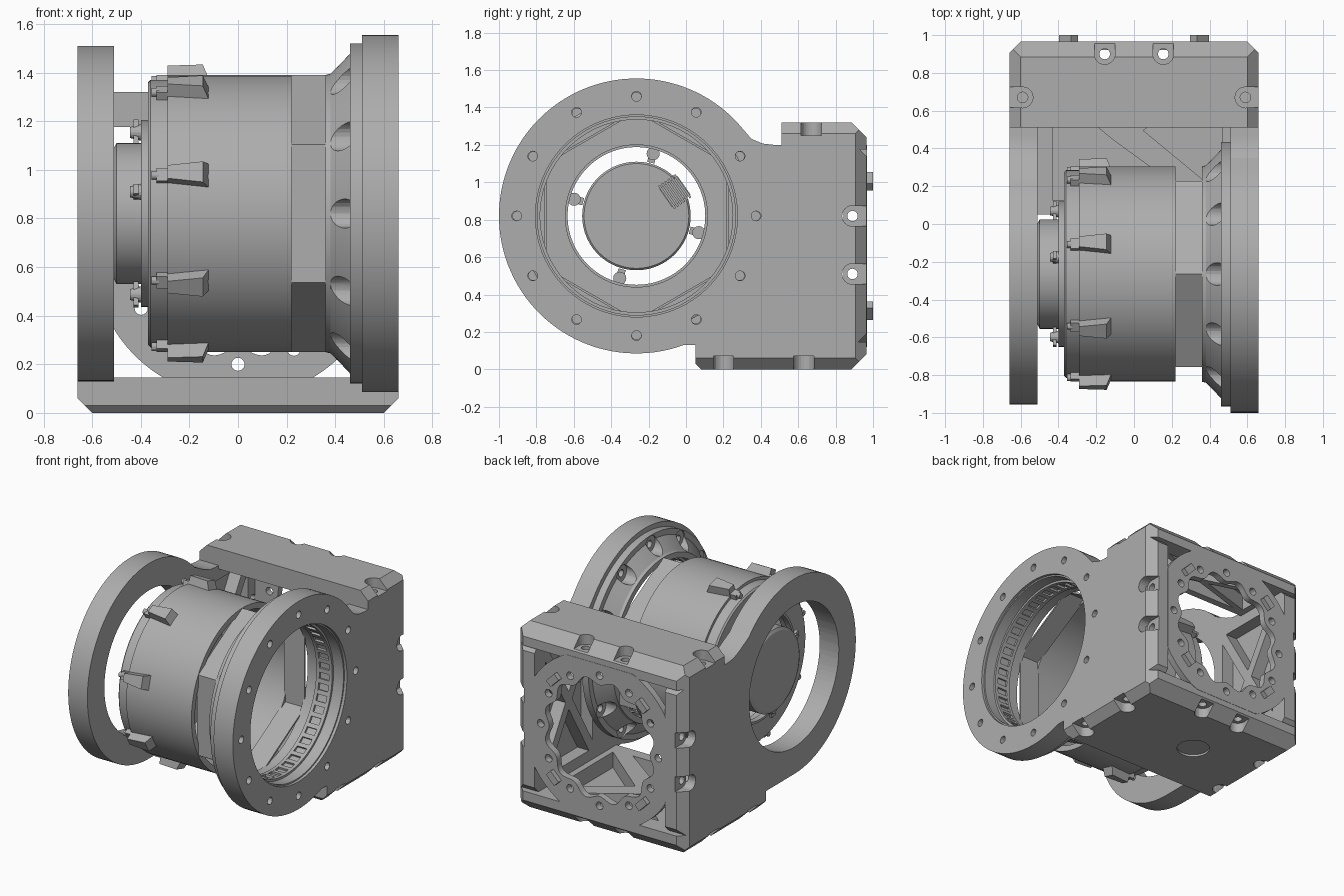
import bpy, bmesh
from math import sin, cos, pi, radians, asin, degrees
from mathutils import Matrix, Vector

if "Cube" in bpy.data.objects:
    bpy.data.objects.remove(bpy.data.objects["Cube"], do_unlink=True)

GREY = (0.42, 0.42, 0.42, 1)
metal = bpy.data.materials.new("machined grey")
metal.use_nodes = True
metal.diffuse_color = GREY
metal.node_tree.nodes["Principled BSDF"].inputs["Base Color"].default_value = GREY

CY, CZ = -0.265, 0.82      # axis of the drum
BZ = 0.66                  # axis of the back ring
AXES = {"x": Matrix.Rotation(pi / 2, 4, "Y"), "y": Matrix.Rotation(pi / 2, 4, "X"), "z": Matrix()}


def finish(bm, name, smooth=True):
    bmesh.ops.recalc_face_normals(bm, faces=bm.faces)
    mesh = bpy.data.meshes.new(name)
    bm.to_mesh(mesh)
    bm.free()
    mesh.materials.append(metal)
    obj = bpy.data.objects.new(name, mesh)
    bpy.context.collection.objects.link(obj)
    if smooth:
        soften(obj)
    return obj


def activate(obj):
    bpy.ops.object.select_all(action="DESELECT")
    obj.select_set(True)
    bpy.context.view_layer.objects.active = obj


def soften(obj):
    activate(obj)
    bpy.ops.object.shade_smooth_by_angle(angle=radians(25))


def cut(obj, bm):
    cutter = finish(bm, "cutter", False)
    cutter.hide_render = True
    activate(obj)
    mod = obj.modifiers.new("cut", "BOOLEAN")
    mod.operation, mod.solver, mod.use_self = "DIFFERENCE", "EXACT", True
    mod.object = cutter
    bpy.ops.object.modifier_apply(modifier=mod.name)
    bpy.data.objects.remove(cutter, do_unlink=True)
    soften(obj)


def rod(bm, pos, r, length, axis, n=24, r2=None):
    bmesh.ops.create_cone(bm, cap_ends=True, segments=n, radius1=r, radius2=r if r2 is None else r2,
                          depth=length, matrix=Matrix.Translation(pos) @ AXES[axis])


def box(bm, size, matrix):
    return bmesh.ops.create_cube(bm, size=1, matrix=matrix @ Matrix.Diagonal((*size, 1)))["verts"]


def bolt_slot(bm, pos, axis, sign, outward):
    # through hole with a counterbore that opens sideways over the plate edge
    pos, outward, i = Vector(pos), Vector(outward), "xyz".index(axis)
    rod(bm, pos, 0.028, 0.4, axis)
    pos[i] += sign * 0.015
    rod(bm, pos, 0.055, 0.17, axis)
    size = [0.12 if c else 0.108 for c in outward]
    size[i] = 0.17
    box(bm, size, Matrix.Translation(pos + outward * 0.06))


def prism(bm, points, shift):
    face = bm.faces.new([bm.verts.new(p) for p in points])
    new = bmesh.ops.extrude_face_region(bm, geom=[face])["geom"]
    bmesh.ops.translate(bm, vec=shift, verts=[v for v in new if isinstance(v, bmesh.types.BMVert)])


def shrunk(points):
    points = [Vector(p) for p in points]
    centre = sum(points, Vector((0, 0))) / len(points)
    return [centre + (p - centre) * 0.8 for p in points]


def crossed(u0, v0, u1, v1):
    # four triangular pockets between diagonal ribs
    c = [(u0, v0), (u1, v0), (u1, v1), (u0, v1)]
    mid = ((u0 + u1) / 2, (v0 + v1) / 2)
    return [shrunk((c[i - 1], c[i], mid)) for i in range(4)]


def chop(bm, point, normal):
    geom = bm.verts[:] + bm.edges[:] + bm.faces[:]
    bmesh.ops.bisect_plane(bm, geom=geom, plane_co=point, plane_no=normal, clear_outer=True)
    bmesh.ops.holes_fill(bm, edges=[e for e in bm.edges if e.is_boundary])


def lathe(name, profile, n=96, closed=True):
    bm = bmesh.new()
    rings = [[bm.verts.new((x, CY + r * sin(2 * pi * i / n), CZ + r * cos(2 * pi * i / n)))
              for i in range(n)] for x, r in profile]
    pairs = list(zip(rings, rings[1:])) + ([(rings[-1], rings[0])] if closed else [])
    for a, b in pairs:
        for i in range(n):
            j = (i + 1) % n
            bm.faces.new((a[i], a[j], b[j], b[i]))
    if not closed:
        bm.faces.new(rings[0])
        bm.faces.new(rings[-1])
    return finish(bm, name)


def around(angle, r, x=0):
    # frame on the drum axis: local z points outward
    return (Matrix.Translation((0, CY, CZ)) @ Matrix.Rotation(angle, 4, "X")
            @ Matrix.Translation((x, 0, r)))


# Side plates: ring and cage wall in one outline, ribbed on the inside
for s, R, hole, side in ((1, 0.735, 0.54, "left"), (-1, 0.69, 0.5, "right")):
    end = 360 - degrees(asin(0.69 / R))
    arc = [radians(43 + (end - 43) * i / 80) for i in range(81)]
    outline = [(CY + R * cos(a), CZ + R * sin(a)) for a in arc]
    outline += [(0.905, 0.13), (0.965, 0.19), (0.965, 1.14), (0.905, 1.2), (0.47, 1.2), (0.41, 1.207), (0.35, 1.232)]
    bm = bmesh.new()
    prism(bm, [(s * 0.51, y, z) for y, z in outline], (s * 0.15, 0, 0))
    chop(bm, (s * 0.66, 0.905, 0), (s, 1, 0))
    plate = finish(bm, side + "_side_plate")
    bm = bmesh.new()
    rod(bm, (s * 0.585, CY, CZ), hole, 0.4, "x", 96)
    for z in (0.82, 0.51):
        bolt_slot(bm, (s * 0.66, 0.89, z), "x", s, (0, 1, 0))
    for pocket in crossed(0.3, 0.19, 0.86, 1.13):
        prism(bm, [(s * 0.49, y, z) for y, z in pocket], (s * 0.11, 0, 0))
    if s > 0:
        for k in range(12):
            rod(bm, around(k * pi / 6, 0.64, 0.585).translation, 0.026, 0.3, "x", 16)
    cut(plate, bm)

# Top and bottom cage plates with chamfered outer edges, ribbed inside
bottom_pockets = [shrunk(p) for p in (((-0.5, 0.07), (0.45, 0.07), (-0.1, 0.47), (-0.5, 0.8)),
                                      ((0.5, 0.07), (0.5, 0.86), (-0.02, 0.5)),
                                      ((-0.46, 0.86), (0.46, 0.86), (-0.06, 0.52)))]
for s, y0, bolts, pockets, name in ((1, 0.51, (0.67,), crossed(-0.5, 0.55, 0.5, 0.85), "top_plate"),
                                    (-1, 0.05, (0.2, 0.63), bottom_pockets, "bottom_plate")):
    inner, outer = BZ + s * 0.515, BZ + s * 0.66
    bm = bmesh.new()
    box(bm, (1.32, 0.965 - y0, 0.145),
        Matrix.Translation((0, (y0 + 0.965) / 2, (inner + outer) / 2)))
    for sx in (1, -1):
        chop(bm, (sx * 0.66, 0, outer - s * 0.06), (sx, 0, s))
        chop(bm, (sx * 0.66, 0.905, 0), (sx, 1, 0))
    chop(bm, (0, 0.965, outer - s * 0.08), (0, 1, s))
    if s < 0:
        chop(bm, (0, y0, outer - s * 0.03), (0, -1, s))
    plate = finish(bm, name)
    bm = bmesh.new()
    for sx in (1, -1):
        bolt_slot(bm, (sx * 0.155, 0.9, outer), "z", s, (0, 1, 0))
        for y in bolts:
            bolt_slot(bm, (sx * 0.59, y, outer), "z", s, (sx, 0, 0))
    for pocket in pockets:
        prism(bm, [(x, y, inner - s * 0.02) for x, y in pocket], (0, 0, s * 0.13))
    if s < 0:
        rod(bm, (-0.1, 0.5, 0), 0.11, 0.03, "z", 32)
    cut(plate, bm)

# Back ring: clipped disc with a wavy bore
N = 144
bm = bmesh.new()
loops = []
for y in (0.92, 0.967):
    outer, inner = [], []
    for i in range(N):
        t = 2 * pi * i / N
        x, z = 0.6 * cos(t), 0.6 * sin(t)
        outer.append(bm.verts.new((max(-0.515, min(0.515, x)), y, BZ + max(-0.54, min(0.54, z)))))
        r = 0.415 - 0.022 * cos(12 * t)
        inner.append(bm.verts.new((r * cos(t), y, BZ + r * sin(t))))
    loops += [outer, inner]
for a, b in ((0, 1), (1, 3), (3, 2), (2, 0)):
    for i in range(N):
        j = (i + 1) % N
        bm.faces.new((loops[a][i], loops[a][j], loops[b][j], loops[b][i]))
back_ring = finish(bm, "back_ring")
bm = bmesh.new()
for k in range(12):
    t = k * pi / 6
    rod(bm, (0.46 * cos(t), 0.94, BZ + 0.46 * sin(t)), 0.027, 0.3, "y", 16)
cut(back_ring, bm)
bm = bmesh.new()
for k in range(4):
    m = Matrix.Translation((0, 0.97, BZ)) @ Matrix.Rotation(pi / 4 + k * pi / 2, 4, "Y")
    box(bm, (0.09, 0.06, 0.05), m @ Matrix.Translation((0, 0, 0.49)))
finish(bm, "back_ring_tabs", False)

# Drum: round shell, hexagonal neck, conical flange
lathe("drum_shell", [(-0.37, 0.38), (-0.37, 0.54), (-0.36, 0.55), (-0.29, 0.55), (-0.29, 0.57),
                     (0.22, 0.57), (0.22, 0.53), (-0.31, 0.53), (-0.31, 0.38)])
lathe("hexagonal_neck", [(0.21, 0.555), (0.21, 0.569), (0.37, 0.569), (0.37, 0.555)], 6)
flange = lathe("drum_flange", [(0.36, 0.53), (0.36, 0.57), (0.38, 0.575), (0.46, 0.66), (0.46, 0.7),
                               (0.51, 0.7), (0.51, 0.54), (0.64, 0.54), (0.64, 0.53)])
bm = bmesh.new()
for k in range(12):
    rod(bm, around(k * pi / 6, 0.635, 0.41).translation, 0.06, 0.12, "x")
    rod(bm, around(k * pi / 6, 0.635, 0.49).translation, 0.026, 0.2, "x", 16)
cut(flange, bm)

# Slotted ring inside the flange
for x in (0.45, 0.55):
    lathe("slot_ring_edge", [(x - 0.012, 0.515), (x - 0.012, 0.53), (x + 0.012, 0.53), (x + 0.012, 0.515)])
bm = bmesh.new()
for k in range(44):
    box(bm, (0.1, 0.03, 0.014), around(k * pi / 22, 0.522, 0.5))
finish(bm, "slot_ring_bars", False)

# Eight flared screw lugs around the drum
bm = bmesh.new()
for k in range(8):
    m = around(radians(-16) + k * pi / 4, 0.57)
    for v in box(bm, (0.19, 0.1, 0.11), m @ Matrix.Translation((-0.195, 0, 0))):
        local = m.inverted() @ v.co
        tail = local.x > -0.2
        local.y *= 1.1 if tail else 0.7
        if local.z > 0:
            local.y *= 0.8
            local.x -= 0.045 if tail else 0
        v.co = m @ local
    box(bm, (0.05, 0.055, 0.05), m @ Matrix.Translation((-0.31, 0, -0.01)))
    rod(bm, (m @ Matrix.Translation((-0.34, 0, 0))).translation, 0.018, 0.03, "x", 12)
finish(bm, "drum_lugs", False)

# Hub disc, end collar and the screws between them
lathe("hub", [(-0.51, 0.27), (-0.5, 0.29), (-0.4, 0.29), (-0.39, 0.28)], closed=False)
lathe("end_collar", [(-0.4, 0.368), (-0.4, 0.385), (-0.36, 0.385), (-0.36, 0.368)])
bm = bmesh.new()
for angle in (-15, 75, 165, 255):
    spot = around(radians(angle), 0.345, -0.42)
    rod(bm, spot.translation, 0.022, 0.05, "x", 16, 0.035)
    box(bm, (0.02, 0.04, 0.1), spot)
finish(bm, "hub_screws", False)

# Finned connector on the inner face of the hub
bm = bmesh.new()
base = Matrix.Translation((-0.38, -0.06, 0.95)) @ Matrix.Rotation(radians(35), 4, "X")
for k in range(6):
    box(bm, (0.03, 0.012, 0.15), base @ Matrix.Translation((0, (k - 2.5) * 0.02, 0)))
box(bm, (0.012, 0.12, 0.12), base)
finish(bm, "hub_connector", False)
